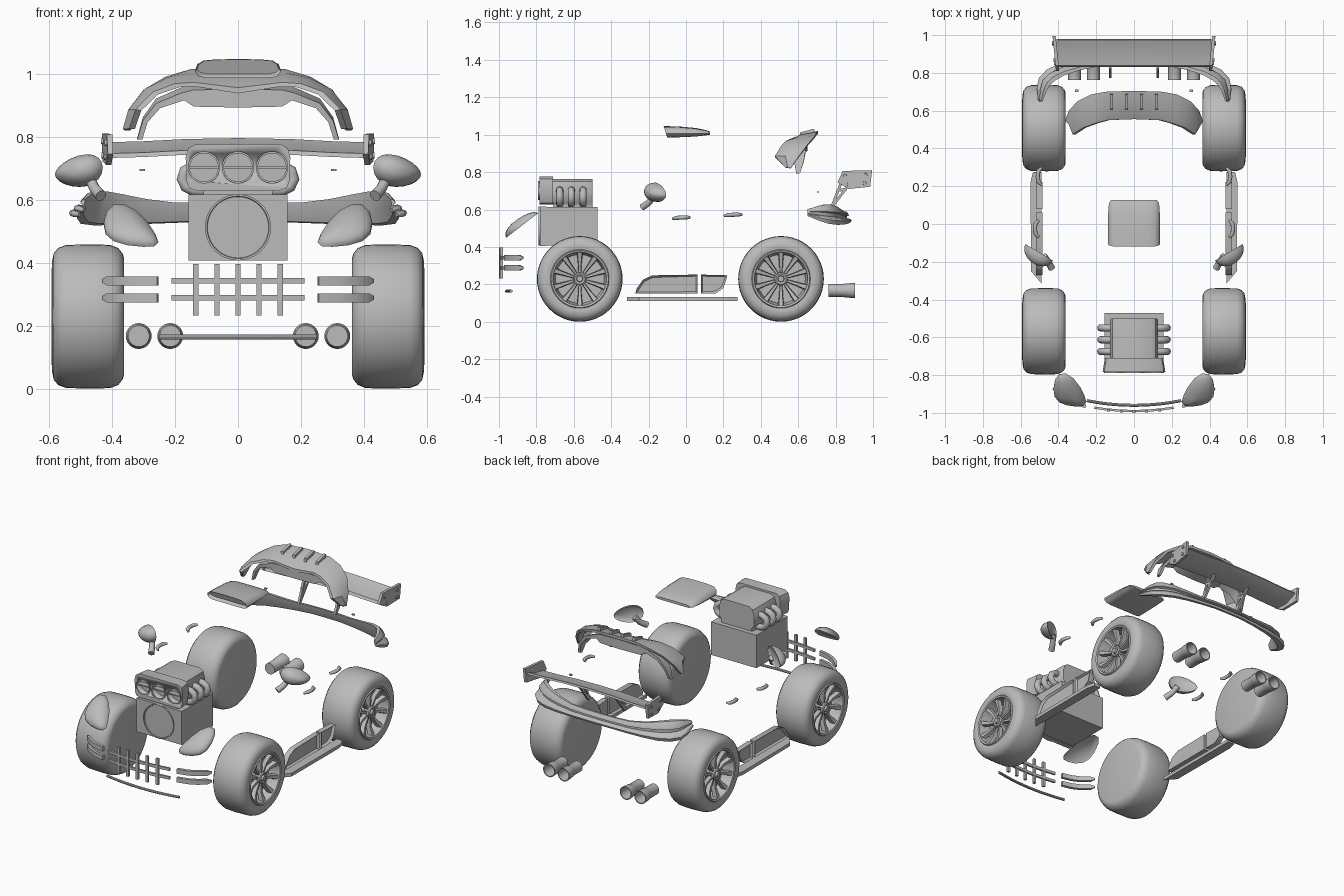
import bpy, bmesh, math
from mathutils import Vector, Matrix

cube = bpy.data.objects.get("Cube")
if cube:
    bpy.data.objects.remove(cube)

GREY = (0.5, 0.5, 0.5, 1)
mat = bpy.data.materials.new("plain grey")
mat.use_nodes = True
mat.diffuse_color = GREY
mat.node_tree.nodes["Principled BSDF"].inputs["Base Color"].default_value = GREY
X, Y, Z = Vector((1, 0, 0)), Vector((0, 1, 0)), Vector((0, 0, 1))


def finish(name, bm, both=False, angle=35):
    """Turn a bmesh into an object; both=True makes a mirrored left/right pair."""
    bmesh.ops.recalc_face_normals(bm, faces=bm.faces)
    for side in (("left_", "right_") if both else ("",)):
        if side == "right_":
            bmesh.ops.scale(bm, vec=(-1, 1, 1), verts=bm.verts)
            bmesh.ops.reverse_faces(bm, faces=bm.faces)
        me = bpy.data.meshes.new(side + name)
        bm.to_mesh(me)
        me.materials.append(mat)
        me.shade_smooth()
        me.set_sharp_from_angle(angle=math.radians(angle))
        ob = bpy.data.objects.new(side + name, me)
        bpy.context.collection.objects.link(ob)
    bm.free()
    return ob


def loft(bm, rings):
    """Skin closed rings of points; returns the two end caps."""
    vs = [[bm.verts.new(p) for p in r] for r in rings]
    n = len(vs[0])
    for a, b in zip(vs, vs[1:]):
        for i in range(n):
            bm.faces.new((a[i], a[(i + 1) % n], b[(i + 1) % n], b[i]))
    return [bm.faces.new(vs[0]), bm.faces.new(vs[-1])]


def box(bm, lo, hi):
    loft(bm, [[(x, lo[1], lo[2]), (x, hi[1], lo[2]), (x, hi[1], hi[2]), (x, lo[1], hi[2])]
              for x in (lo[0], hi[0])])


def lathe(bm, profile, centre, axis=X, n=32):
    """Spin (distance along axis, radius) points about an axis."""
    rot = Z.rotation_difference(axis).to_matrix()
    c = Vector(centre)
    return loft(bm, [[c + rot @ Vector((r * math.cos(t), r * math.sin(t), d))
                      for t in (math.tau * i / n for i in range(n))] for d, r in profile])


def circle(r, n=12):
    return [(r * math.cos(math.tau * i / n), r * math.sin(math.tau * i / n)) for i in range(n)]


def rect(w, h):
    return [(-w / 2, -h / 2), (w / 2, -h / 2), (w / 2, h / 2), (-w / 2, h / 2)]


def sweep(bm, path, section, ref=Z, scale=None):
    path = [Vector(p) for p in path]
    rings = []
    for i, p in enumerate(path):
        t = (path[min(i + 1, len(path) - 1)] - path[max(i - 1, 0)]).normalized()
        out = t.cross(ref).normalized()
        up = out.cross(t)
        s = scale[i] if scale else 1
        rings.append([p + out * a * s + up * b * s for a, b in section])
    return loft(bm, rings)


def inset(bm, face, width, depth):
    bmesh.ops.recalc_face_normals(bm, faces=bm.faces)
    bmesh.ops.inset_region(bm, faces=[face], thickness=width, depth=0)
    n = face.normal.copy()
    bmesh.ops.translate(bm, verts=face.verts, vec=-n * depth)


def dome(bm, outline, bulge, steps=7):
    """Bulge a flat outline into a lens with a recessed back."""
    c = sum(outline, Vector()) / len(outline)
    rings = []
    for i in range(steps):
        t = math.pi / 2 * i / steps
        rings.append([c + (p - c) * math.cos(t) + bulge * math.sin(t) for p in outline])
    inset(bm, loft(bm, rings)[0], 0.008, 0.008)


def mirrored(half):
    """Complete a half list of (x, ...) stations that starts at x = 0."""
    return [(-h[0], *h[1:]) for h in half[:0:-1]] + half


# Wheels: tyre with recessed rim, hub and spokes
for name, y in (("front_wheel", -0.568), ("rear_wheel", 0.508)):
    bm = bmesh.new()
    lathe(bm, [(0.362, 0.185), (0.366, 0.2), (0.38, 0.217), (0.405, 0.227), (0.46, 0.229), (0.545, 0.227),
               (0.57, 0.218), (0.585, 0.2), (0.59, 0.175), (0.586, 0.157), (0.592, 0.153),
               (0.588, 0.143), (0.565, 0.138), (0.52, 0.13)], (0, y, 0.229), n=48)
    lathe(bm, [(0.515, 0.035), (0.57, 0.035), (0.575, 0.028), (0.57, 0.018), (0.582, 0.015)], (0, y, 0.229), n=20)
    for i in range(10):
        rot = Matrix.Rotation(math.tau * i / 10, 3, "X")
        c = Vector((0, y, 0.229))
        loft(bm, [[c + rot @ Vector((x + dx, s * w, r)) for dx, s in ((-0.025, -1), (-0.025, 1), (0, 0.7), (0, -0.7))]
                  for r, x, w in ((0.025, 0.56, 0.007), (0.09, 0.563, 0.011), (0.142, 0.58, 0.017))])
    finish(name, bm, True)

# Engine block with front fan
bm = bmesh.new()
box(bm, (-0.157, -0.745, 0.408), (0.157, -0.472, 0.614))
box(bm, (-0.157, -0.78, 0.406), (0.157, -0.745, 0.616))
lathe(bm, [(0, 0.105), (0.008, 0.105), (0.008, 0.099), (0.003, 0.097)], (0, -0.78, 0.512), -Y, 40)
finish("engine_block", bm)

# Supercharger body, side pipes and three-hole intake
bm = bmesh.new()
half = [(0.11, 0.614), (0.11, 0.63), (0.125, 0.65), (0.128, 0.71), (0.115, 0.75), (0.09, 0.764)]
loop = half + [(-x, z) for x, z in half[::-1]]
loft(bm, [[(x * k, y, z) for x, z in loop] for y, k in ((-0.712, 1), (-0.51, 1), (-0.5, 0.95))])
finish("supercharger", bm)
bm = bmesh.new()
for y in (-0.675, -0.613, -0.55):
    sweep(bm, [(0.11, y, 0.705), (0.145, y, 0.703), (0.168, y, 0.69), (0.176, y, 0.665), (0.165, y, 0.642),
               (0.14, y, 0.63), (0.1, y, 0.628)], circle(0.019), ref=Y)
finish("engine_pipes", bm, True, 50)
bm = bmesh.new()
half = [(0.13, 0.628), (0.155, 0.636), (0.164, 0.66), (0.166, 0.735), (0.158, 0.762), (0.135, 0.776)]
loop = half + [(-x, z) for x, z in half[::-1]]
loft(bm, [[(x * k, y, z) for x, z in loop] for y, k in ((-0.784, 1), (-0.71, 0.93))])
intake = finish("air_intake", bm)
bm = bmesh.new()
for x in (-0.108, 0, 0.108):
    lathe(bm, [(0, 0.045), (0.1, 0.045)], (x, -0.745, 0.702), -Y)
cutter = finish("intake_cutter", bm)
cutter.hide_render = True
mod = intake.modifiers.new("holes", "BOOLEAN")
mod.object, mod.solver = cutter, "EXACT"
with bpy.context.temp_override(object=intake, active_object=intake):
    bpy.ops.object.modifier_apply(modifier=mod.name)
bpy.data.objects.remove(cutter)
bm = bmesh.new()
for x in (-0.108, 0, 0.108):
    box(bm, (x - 0.046, -0.775, 0.698), (x + 0.046, -0.744, 0.706))
    rings = [[(x + r * math.cos(t), y, 0.702 + r * math.sin(t)) for t in (math.tau * i / 32 for i in range(32))]
             for r, y in ((0.045, -0.78), (0.045, -0.79), (0.051, -0.79), (0.051, -0.78))]
    loft(bm, rings)
    bmesh.ops.delete(bm, geom=[f for f in bm.faces if len(f.verts) == 32], context="FACES_ONLY")
finish("intake_flaps", bm)

# Roof scoop
bm = bmesh.new()
half = [(0.1, 0), (0.125, 0.1), (0.137, 0.35), (0.13, 0.7), (0.11, 0.92), (0.07, 0.98), (0, 1)]
loop = half + [(-x, t) for x, t in half[-2::-1]]
caps = loft(bm, [[(x * k, y + (1 - t) * lean, lo + (hi - lo) * t) for x, t in loop] for y, k, lo, hi, lean in (
    (-0.12, 1, 0.985, 1.046, 0.02), (-0.04, 1, 0.986, 1.044, 0), (0.05, 1, 0.99, 1.036, 0),
    (0.11, 0.97, 0.997, 1.024, 0), (0.127, 0.88, 1.0, 1.016, 0))])
inset(bm, caps[0], 0.008, 0.02)
finish("roof_scoop", bm, angle=50)

# Arched roof spoiler: upper shell, lower lip and four fins
half = [(0, .555, .955, 0, .705, 1.02), (.14, .55, .972, .15, .70, 1.014), (.2, .535, .968, .23, .685, .99),
        (.27, .51, .942, .3, .65, .948), (.325, .475, .886, .345, .60, .88), (.345, .53, .825, .36, .56, .82)]
stations = [(-a, b, c, -d, e, f) for a, b, c, d, e, f in half[:0:-1]] + half
rings = []
for a, b, c, d, e, f in stations:
    front, back = Vector((a, b, c)), Vector((d, e, f))
    mid = front.lerp(back, 0.45)
    out = (mid - Vector((0, mid.y, 0.8))).normalized()
    mid += out * 0.014
    top = [front, mid, back]
    rings.append(top + [p - out * 0.018 for p in top[::-1]])
bm = bmesh.new()
loft(bm, rings)
finish("roof_spoiler", bm)
lip = mirrored([(0, .95, .892, .56, .09, 1), (.14, .948, .895, .56, .09, 1), (.18, .938, .915, .562, .08, .95),
                (.26, .905, .89, .57, .07, .95), (.302, .85, .845, .58, .05, .95), (.32, .79, .79, .59, .02, .95)])
bm = bmesh.new()
loft(bm, [[(x, y, zo), (x, y + d, zo + .02 * d / .09), (x * k, y + d, zi + .02 * d / .09), (x * k, y, zi)]
          for x, zo, zi, y, d, k in lip])
finish("roof_spoiler_lip", bm)
bm = bmesh.new()
for x in (-0.12, -0.04, 0.04, 0.12):
    loft(bm, [[(x + s, .605, .985), (x + s, .61, 1.012), (x + s, .685, 1.032), (x + s, .69, 1.01)] for s in (-.008, .008)])
finish("roof_spoiler_fins", bm)

# Rear wing: curved blade, end plates with bolts, forked struts
bm = bmesh.new()
loft(bm, [[(x, .83, z - .02), (x, .84, z - .006), (x, .91, z + .004), (x, .975, z + .03), (x, .98, z + .02), (x, .9, z - .018)]
          for x, z in mirrored([(0, .765), (.17, .762), (.3, .755), (.41, .752)])])
finish("rear_wing", bm)
bm = bmesh.new()
plate = [(.81, .745), (.838, .806), (.995, .81), (.985, .722), (.87, .71)]
loft(bm, [[(x + (y - .9) * .1, y, z) for y, z in plate] for x in (.405, .422)])
for y, z in ((.85, .78), (.96, .785), (.955, .74), (.87, .735)):
    lathe(bm, [(0, .01), (.008, .009)], (.42 + (y - .9) * .1, y, z), n=12)
finish("wing_end_plate", bm, True)
bm = bmesh.new()
for a, b in (((.78, .615), (.83, .745)), ((.785, .62), (.885, .75)), ((.805, .7), (.86, .71))):
    sweep(bm, [(.125, *a), (.125, *b)], rect(.014, .014), ref=X)
finish("wing_strut", bm, True)

# Wraparound rear lip with a groove along its face
half = [(0, .865, .56), (.1, .863, .56), (.2, .855, .558), (.3, .84, .562), (.38, .82, .568), (.44, .79, .572),
        (.475, .755, .575), (.49, .71, .58), (.497, .65, .583)]
sizes = [.03, .03, .032, .04, .049, .054, .052, .04, .018]
section = [(-.7, 1), (-.3, 1), (.15, .5), (.2, .25), (-.1, .15), (-.1, -.2), (.5, -.4), (.65, -.6), (.5, -1), (-.1, -.9), (-.5, 0)]
bm = bmesh.new()
sweep(bm, mirrored(half), [(-a, b) for a, b in section], scale=sizes[:0:-1] + sizes)
finish("rear_lip", bm)

# Exhaust tips, hollow at the back
bm = bmesh.new()
for x in (0.215, 0.315):
    lathe(bm, [(0, .034), (.08, .034), (.085, .037), (.14, .041), (.14, .035), (.05, .029)], (x, .763, .167), Y, 24)
finish("exhaust_tips", bm, True)

# Front grille, bumper rod and side bars
bm = bmesh.new()
for z in (0.342, 0.288):
    sweep(bm, [(x / 100, -.99 + (x / 100) ** 2 * .4, z) for x in range(-21, 22, 6)], rect(.012, .017))
for i in range(-2, 3):
    x = i * 0.067
    y = -.992 + x * x * .4
    box(bm, (x - .008, y - .008, .232), (x + .008, y + .006, .396))
finish("grille", bm)
bm = bmesh.new()
sweep(bm, [(x / 100, -.96 + (x / 100) ** 2 * .4, .164) for x in range(-25, 26, 5)], circle(.008, 8))
finish("bumper_rod", bm)
bm = bmesh.new()
for z in (0.342, 0.288):
    sweep(bm, [(.255, -.965, z), (.32, -.95, z), (.37, -.925, z), (.41, -.892, z), (.43, -.87, z)],
          rect(.018, .029), scale=[1, 1, 1, 1, .35])
finish("bumper_side_bars", bm, True)

# Teardrop headlights
bm = bmesh.new()
shape = [(.252, .464), (.262, .49), (.285, .525), (.32, .56), (.36, .58), (.395, .578), (.418, .555), (.426, .52),
         (.42, .49), (.395, .468), (.35, .455), (.3, .45), (.265, .452)]
dome(bm, [Vector((x, -.785 - (.585 - z) * 1.3, z)) for x, z in shape], Vector((.01, -.03, .03)))
finish("headlight", bm, True, 60)

# Wing mirrors on stalks
bm = bmesh.new()
pts = []
for i in range(20):
    t = math.tau * i / 20
    u, v = .073 * math.cos(t), .05 * math.sin(t) * (1 - .2 * math.cos(t))
    pts.append(Vector((.502 + u, -.15 + u * .6, .69 + v - u * .15)))
dome(bm, pts, Vector((.03, -.06, 0)))
sweep(bm, [(.435, -.235, .612), (.455, -.2, .635), (.475, -.17, .675)], circle(.017), scale=[1.1, 1, 1])
finish("wing_mirror", bm, True, 50)

# Side skirts: lower board and two recessed vents
bm = bmesh.new()
board = [(.49, -.315), (.545, -.25), (.548, .22), (.535, .275), (.49, .275)]
loft(bm, [[(x, y, z) for x, y in board] for z in (.11, .131)])
for vent in ([(-.27, .152), (-.265, .175), (-.23, .225), (-.18, .248), (.062, .252), (.062, .152)],
             [(.08, .152), (.08, .252), (.222, .248), (.2, .18), (.16, .152)]):
    inset(bm, loft(bm, [[(x, y, z) for y, z in vent] for x in (.485, .52)])[1], .012, .014)
finish("side_skirt", bm, True)

# Door handles and tiny washer nozzles
bm = bmesh.new()
for y, z, x in ((-.025, .555, .515), (.252, .57, .5)):
    sweep(bm, [(x - .012, y - .046, z - .004), (x + .005, y - .03, z), (x + .01, y, z + .002),
               (x + .005, y + .03, z + .003), (x - .012, y + .046, z + .003)], circle(.011, 8), scale=[.6, 1, 1, 1, .6])
finish("door_handles", bm, True, 60)
bm = bmesh.new()
box(bm, (.295, .7, .69), (.312, .712, .697))
finish("rear_nozzle", bm, True)
